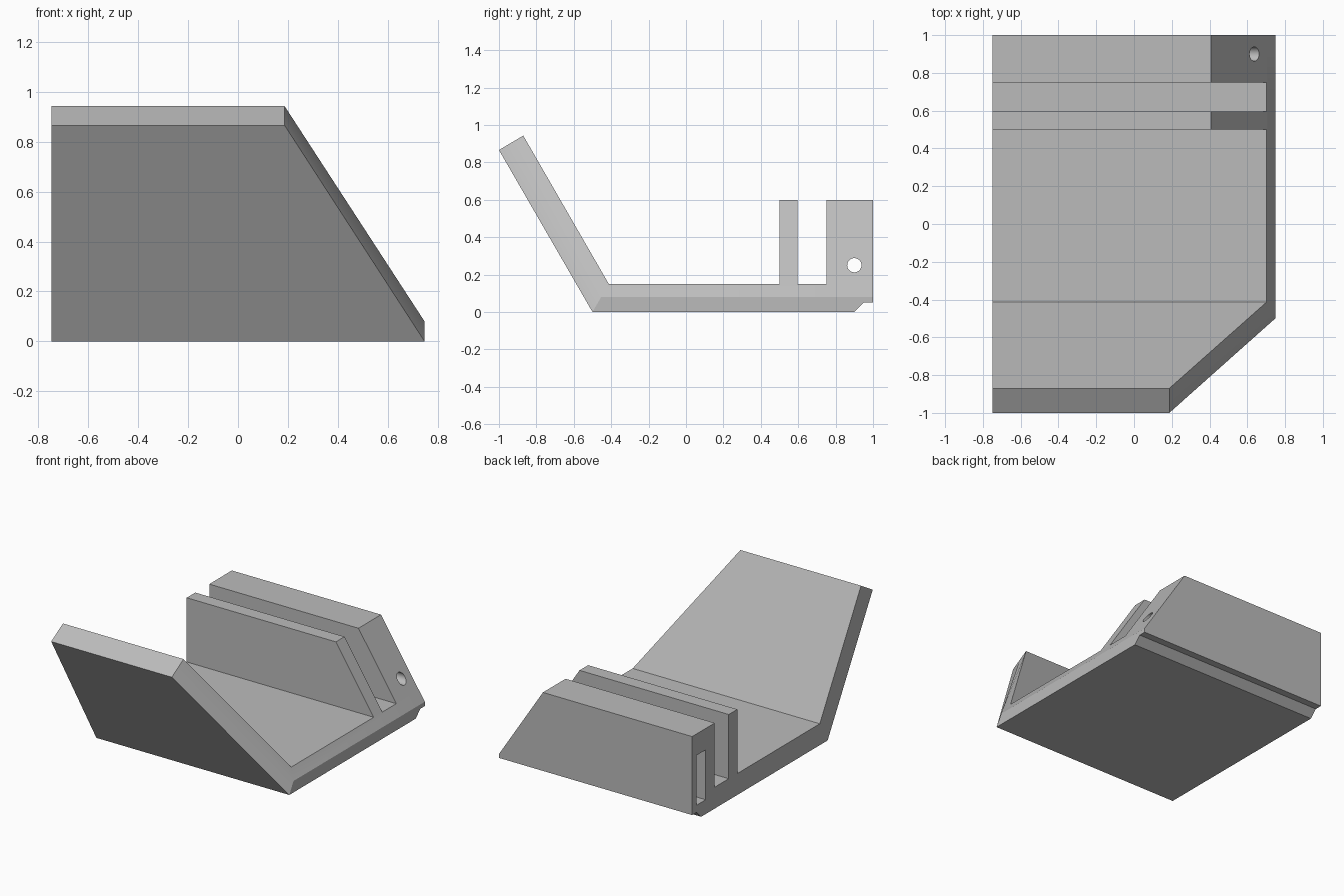
import bpy, bmesh, math

cube = bpy.data.objects.get("Cube")
if cube:
    bpy.data.objects.remove(cube, do_unlink=True)

grey = bpy.data.materials.new("plain grey")
grey.use_nodes = True
grey.diffuse_color = (0.5, 0.5, 0.5, 1)
grey.node_tree.nodes["Principled BSDF"].inputs["Base Color"].default_value = (0.5, 0.5, 0.5, 1)

HALF, LIP, BASE, TOP = 0.748, 0.08, 0.15, 0.6


def slant(z):
    """x of the sloping end at height z."""
    return HALF - 0.652 * (z - LIP)


def loft(name, sections):
    """Skin a row of matching closed sections and cap both ends."""
    bm = bmesh.new()
    rings = [[bm.verts.new(p) for p in s] for s in sections]
    for a, b in zip(rings, rings[1:]):
        n = len(a)
        for i in range(n):
            j = (i + 1) % n
            bm.faces.new((a[i], a[j], b[j], b[i]))
    bm.faces.new(rings[0])
    bm.faces.new(rings[-1])
    bmesh.ops.recalc_face_normals(bm, faces=bm.faces)
    mesh = bpy.data.meshes.new(name)
    bm.to_mesh(mesh)
    bm.free()
    obj = bpy.data.objects.new(name, mesh)
    bpy.context.collection.objects.link(obj)
    mesh.materials.append(grey)
    return obj


def section(outer, inner, x_outer, x_mid, x_inner):
    """Sheet cross-section; outer and inner are (y, z) of its two skins."""
    yo, zo = outer
    yi, zi = inner
    t = (LIP - zo) / (zi - zo) if zo < LIP else 0.5
    mid = (x_mid, yo + (yi - yo) * t, zo + (zi - zo) * t)
    return [(-HALF, yo, zo), (-HALF, yi, zi), (x_inner, yi, zi), mid, (x_outer, yo, zo)]


def base_section(outer, inner_y):
    return section(outer, (inner_y, BASE), HALF, HALF, slant(BASE))


# Bent sheet: leaning front panel, floor, and chamfered rear underside
stand = loft("stand", [
    section((-1, 0.866), (-0.87, 0.943), 0.187, 0.187, 0.187),
    base_section((-0.5, 0), -0.413),
    base_section((0.9, 0), 0.9),
    base_section((0.95, 0.05), 0.95),
    base_section((1, 0.05), 1),
])


def wall(name, y0, y1):
    """Upright wall with a sloping end."""
    return loft(name, [[(-HALF, y, BASE), (-HALF, y, TOP), (slant(TOP), y, TOP),
                        (slant(BASE), y, BASE)] for y in (y0, y1)])


def box(name, x, y, z):
    return loft(name, [[(px, y[0], z[0]), (px, y[1], z[0]), (px, y[1], z[1]), (px, y[0], z[1])]
                       for px in x])


def combine(tool, operation):
    mod = stand.modifiers.new(tool.name, "BOOLEAN")
    mod.operation, mod.solver, mod.object = operation, "EXACT", tool
    bpy.context.view_layer.objects.active = stand
    bpy.ops.object.modifier_apply(modifier=mod.name)
    bpy.data.objects.remove(tool, do_unlink=True)


# Thin middle wall and thick rear block
combine(wall("middle_wall", 0.5, 0.595), "UNION")
combine(wall("rear_block", 0.75, 1), "UNION")

# Pocket in the end of the rear block
combine(box("pocket", (-1, 0.25), (0.85, 0.95), (0.1, 0.45)), "DIFFERENCE")

# Round hole from the sloping end into the pocket
ring = [(0.9 + 0.038 * math.cos(a), 0.25 + 0.038 * math.sin(a))
        for a in (math.tau * i / 32 for i in range(32))]
combine(loft("cord_hole", [[(x, y, z) for y, z in ring] for x in (0.2, 1)]), "DIFFERENCE")

# Smooth shading with crisp edges
bpy.ops.object.select_all(action="DESELECT")
stand.select_set(True)
bpy.context.view_layer.objects.active = stand
bpy.ops.object.shade_smooth_by_angle(angle=math.radians(30))
